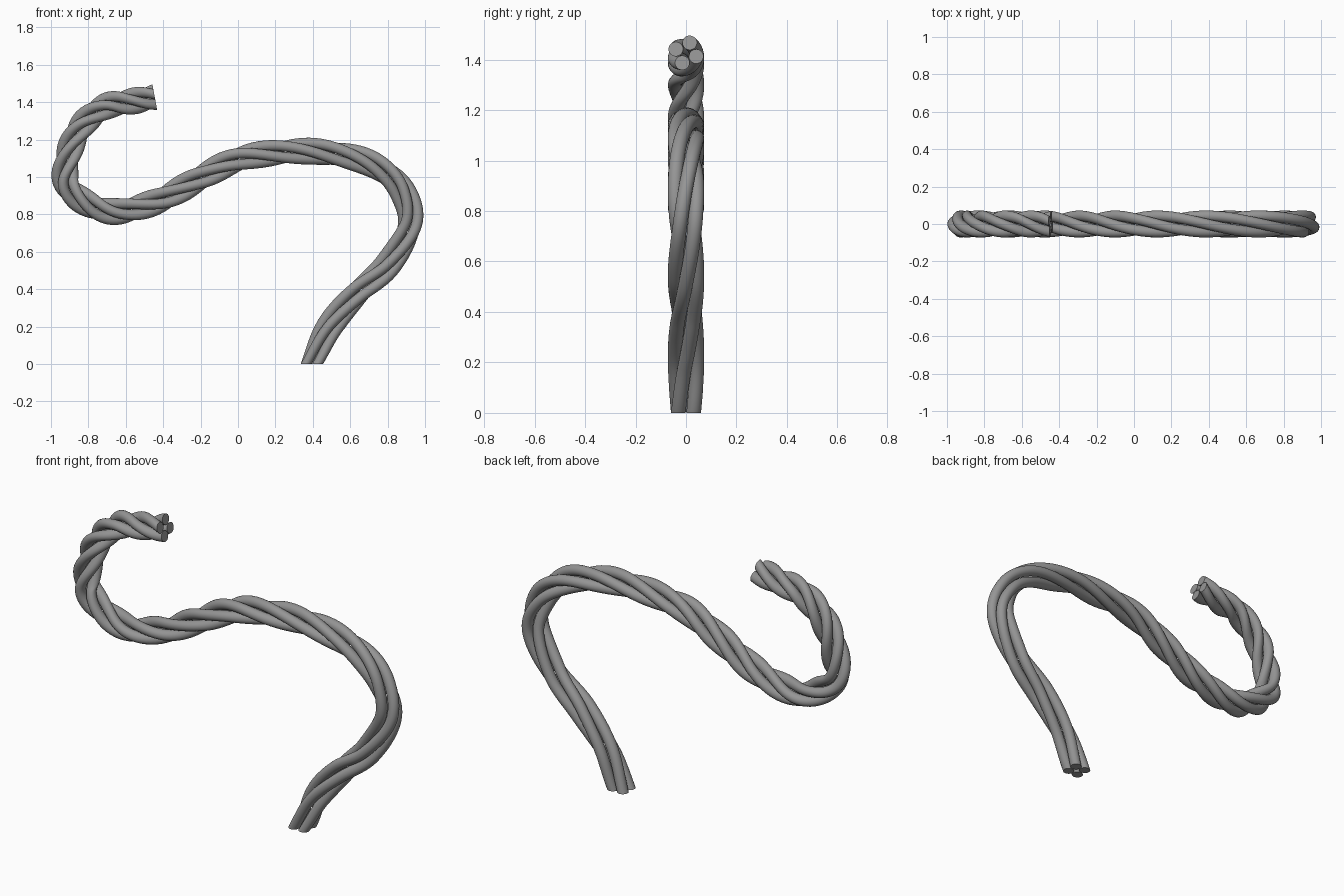
import bpy, bmesh
from math import sin, cos, pi, radians
from mathutils import Vector

default = bpy.data.objects.get("Cube")
if default:
    bpy.data.objects.remove(default, do_unlink=True)

STRANDS, SIDES, STEPS = 4, 24, 12
STRAND_RADIUS, LAY_RADIUS = 0.029, 0.043

# Centre line of the rope in the x-z plane, from the foot to the free end
PATH = [(0.395, 0), (0.49, 0.2), (0.635, 0.375), (0.80, 0.53), (0.92, 0.75),
        (0.875, 0.93), (0.75, 1.05), (0.57, 1.115), (0.33, 1.138), (0.02, 1.10),
        (-0.2, 0.995), (-0.42, 0.875), (-0.65, 0.815), (-0.81, 0.86),
        (-0.92, 0.97), (-0.9, 1.14), (-0.83, 1.28), (-0.71, 1.375),
        (-0.58, 1.402), (-0.445, 1.427)]


def smooth_path(points):
    """Catmull-Rom samples through the points."""
    p = [Vector((x, 0, z)) for x, z in points]
    p = [2 * p[0] - p[1]] + p + [2 * p[-1] - p[-2]]
    out = []
    for a, b, c, d in zip(p, p[1:], p[2:], p[3:]):
        for i in range(STEPS):
            t = i / STEPS
            out.append(0.5 * (2 * b + (c - a) * t + (2 * a - 5 * b + 4 * c - d) * t * t
                              + (3 * b - a - 3 * c + d) * t ** 3))
    return out + [p[-2]]


def twist(s):
    """Twist angle at length s; the lay tightens towards the free end."""
    return radians(45) + 2 * pi * (0.468 * s + 0.1008 * s ** 2 + 0.01357 * s ** 3)


# Frames along the rope: centre, in-plane normal, twist angle
centres = smooth_path(PATH)
lengths = [0.0]
for a, b in zip(centres, centres[1:]):
    lengths.append(lengths[-1] + (b - a).length)
side = Vector((0, 1, 0))
frames = []
for i, centre in enumerate(centres):
    tangent = (centres[min(i + 1, len(centres) - 1)] - centres[max(i - 1, 0)]).normalized()
    normal = Vector((-tangent.z, 0, tangent.x))
    # Foot is cut level with the ground
    level = max(0, 1 - lengths[i] / 0.3)
    normal = normal.lerp(Vector((-1, 0, 0)), level).normalized()
    frames.append((centre, normal, twist(lengths[i] / lengths[-1] * 3.85)))

grey = bpy.data.materials.new("rope grey")
grey.use_nodes = True
grey.diffuse_color = (0.3, 0.3, 0.3, 1)
grey.node_tree.nodes["Principled BSDF"].inputs["Base Color"].default_value = (0.3, 0.3, 0.3, 1)


def make_strand(index):
    """One round strand laid helically around the centre line."""
    bm = bmesh.new()
    rings = []
    for centre, normal, angle in frames:
        angle += 2 * pi * index / STRANDS
        ring = []
        for k in range(SIDES):
            phi = angle + 2 * pi * k / SIDES
            u = LAY_RADIUS * cos(angle) + STRAND_RADIUS * cos(phi)
            v = LAY_RADIUS * sin(angle) + STRAND_RADIUS * sin(phi)
            ring.append(bm.verts.new(centre + side * u + normal * v))
        rings.append(ring)
    for low, high in zip(rings, rings[1:]):
        for k in range(SIDES):
            n = (k + 1) % SIDES
            bm.faces.new((low[k], low[n], high[n], high[k]))
    bm.faces.new(rings[0][::-1])
    bm.faces.new(rings[-1])
    bmesh.ops.recalc_face_normals(bm, faces=bm.faces)
    mesh = bpy.data.meshes.new(f"rope_strand_{index + 1}")
    bm.to_mesh(mesh)
    bm.free()
    mesh.materials.append(grey)
    obj = bpy.data.objects.new(mesh.name, mesh)
    bpy.context.collection.objects.link(obj)
    return obj


# Four strands, smooth with sharp cut ends
bpy.ops.object.select_all(action="DESELECT")
for i in range(STRANDS):
    strand = make_strand(i)
    strand.select_set(True)
    bpy.context.view_layer.objects.active = strand
bpy.ops.object.shade_smooth_by_angle(angle=radians(40))
